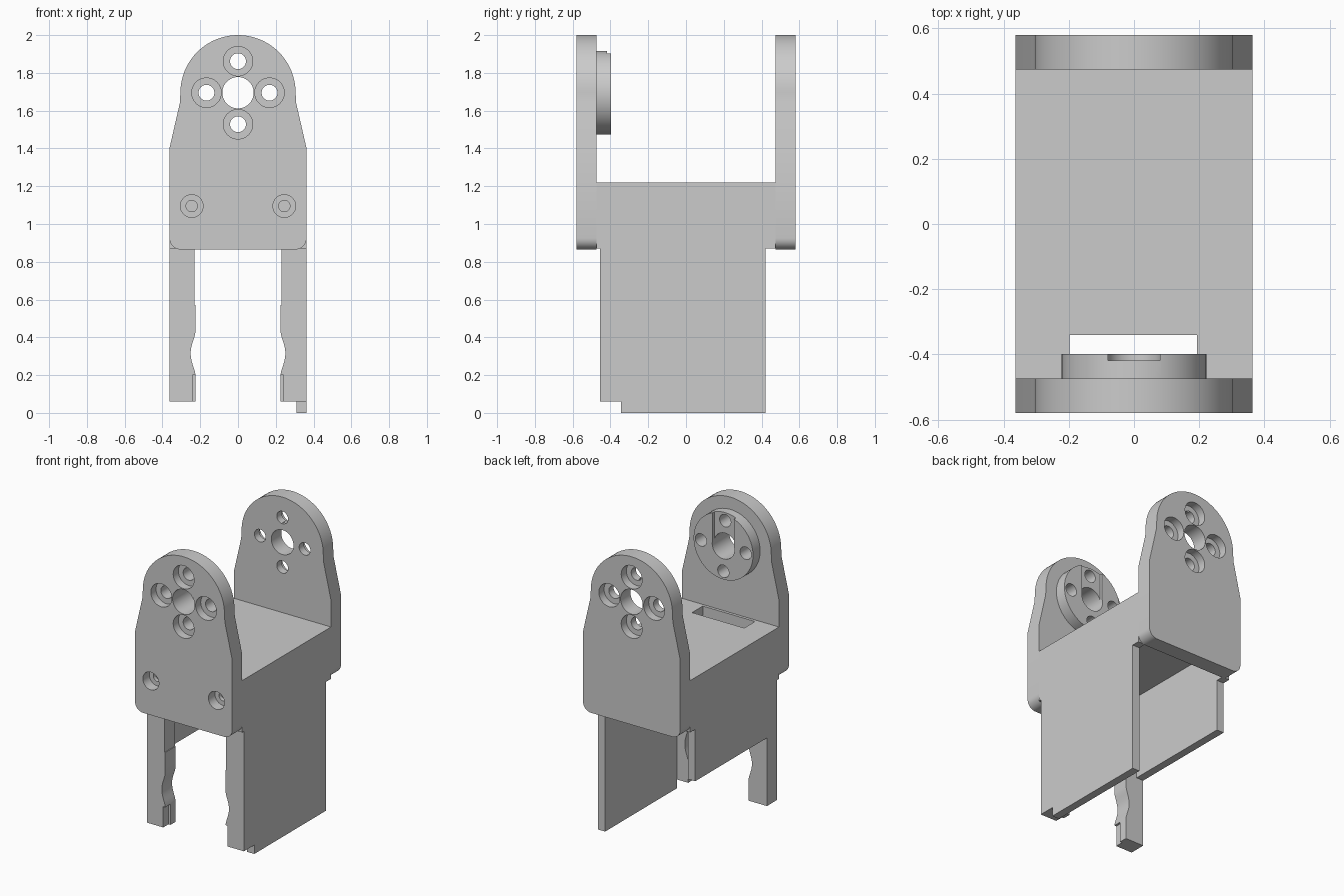
import bpy, bmesh, math
from mathutils import Matrix

cube = bpy.data.objects.get("Cube")
if cube:
    bpy.data.objects.remove(cube, do_unlink=True)

grey = bpy.data.materials.new("plain_grey")
grey.use_nodes = True
grey.diffuse_color = (0.6, 0.6, 0.6, 1)
grey.node_tree.nodes["Principled BSDF"].inputs["Base Color"].default_value = (0.6, 0.6, 0.6, 1)


def finish(name, bm):
    bmesh.ops.recalc_face_normals(bm, faces=bm.faces)
    me = bpy.data.meshes.new(name)
    bm.to_mesh(me)
    bm.free()
    me.materials.append(grey)
    ob = bpy.data.objects.new(name, me)
    bpy.context.scene.collection.objects.link(ob)
    return ob


def prism(name, points, y0, y1):
    """Extrude an x-z outline from y0 to y1."""
    bm = bmesh.new()
    face = bm.faces.new([bm.verts.new((x, y0, z)) for x, z in points])
    new = bmesh.ops.extrude_face_region(bm, geom=[face])["geom"]
    verts = [v for v in new if isinstance(v, bmesh.types.BMVert)]
    bmesh.ops.translate(bm, verts=verts, vec=(0, y1 - y0, 0))
    return finish(name, bm)


def box(name, x, y, z):
    return prism(name, [(x[0], z[0]), (x[1], z[0]), (x[1], z[1]), (x[0], z[1])], y[0], y[1])


def disc(name, x, z, r, y0, y1):
    """Cylinder along y."""
    bm = bmesh.new()
    bmesh.ops.create_cone(bm, cap_ends=True, segments=48, radius1=r, radius2=r, depth=abs(y1 - y0),
                          matrix=Matrix.Translation((x, (y0 + y1) / 2, z)) @ Matrix.Rotation(math.pi / 2, 4, 'X'))
    return finish(name, bm)


def combine(ob, others, operation):
    """Boolean each helper into ob, then remove the helper."""
    for other in others:
        other.hide_render = True
        mod = ob.modifiers.new("cut", 'BOOLEAN')
        mod.operation, mod.solver, mod.object = operation, 'EXACT', other
        graph = bpy.context.evaluated_depsgraph_get()
        mesh = bpy.data.meshes.new_from_object(ob.evaluated_get(graph))
        ob.modifiers.clear()
        ob.data = mesh
        bpy.data.objects.remove(other, do_unlink=True)


def arc(cx, cz, r, a0, a1, n):
    return [(cx + r * math.cos(math.radians(a0 + (a1 - a0) * i / n)),
             cz + r * math.sin(math.radians(a0 + (a1 - a0) * i / n))) for i in range(n + 1)]


W, AXIS, BOT = 0.363, 1.695, 0.865
IN, OUT = 0.474, 0.58

# Plate outline: rounded lower corners, tapered shoulders, round top
outline = (arc(W - 0.06, BOT + 0.06, 0.06, -90, 0, 8) + [(W, 1.4), (0.308, 1.64)]
           + arc(0, AXIS, 0.305, 0, 180, 40) + [(-0.308, 1.64), (-W, 1.4)]
           + arc(-W + 0.06, BOT + 0.06, 0.06, 180, 270, 8))


def hub_cutters(s):
    """Centre bore and four counterbored holes."""
    cuts = [disc("bore", 0, AXIS, 0.083, s * 0.3, s * 0.7)]
    for i in range(4):
        a = i * math.pi / 2
        x, z = 0.167 * math.cos(a), AXIS + 0.167 * math.sin(a)
        cuts.append(disc("hole", x, z, 0.042, s * 0.3, s * 0.7))
        cuts.append(disc("counterbore", x, z, 0.078, s * (OUT - 0.055), s * 0.7))
    return cuts


# Front plate with two lower screw recesses
front_plate = prism("front_plate", outline, -OUT, -IN)
screws = [disc("screw", s * 0.245, 1.095, r, -0.7, -OUT + d)
          for s in (-1, 1) for r, d in ((0.06, 0.07), (0.03, 0.095))]
combine(front_plate, hub_cutters(-1) + screws, 'DIFFERENCE')

# Back plate
back_plate = prism("back_plate", outline, IN, OUT)
combine(back_plate, hub_cutters(1), 'DIFFERENCE')

# Raised hub behind the front plate, with a shallow upward slot
hub = disc("hub_disc", 0, AXIS, 0.222, -IN, -0.398)
combine(hub, hub_cutters(-1) + [box("slot", (-0.08, 0.08), (-0.418, -0.3), (AXIS, 2.1))], 'DIFFERENCE')

# Hollow body: top slab plus side walls
T = 0.31
body = box("body", (-W, W), (-IN, IN), (0.87, 1.22))
combine(body, [box("hollow", (-T, T), (-IN - 0.1, IN + 0.1), (0.5, 1.09)),
               box("top_slot", (-0.197, 0.193), (-0.455, -0.34), (1.0, 1.3))], 'DIFFERENCE')
left_wall = box("left_wall", (T, W), (-0.345, 0.42), (0, 0.87))
right_wall = box("right_wall", (-W, -T), (-0.345, 0.42), (0.52, 0.87))

# Front legs with a scooped inner edge and a small lower rebate
scoop = [(0.225 + 0.026 * math.sin(math.pi * i / 12) ** 1.5, 0.2 + 0.23 * i / 12) for i in range(13)]
leg_profile = ([(W, 0.06), (0.225, 0.06)] + scoop
               + [(0.225, 0.57), (0.23, 0.57), (0.23, 1.09), (W, 1.09)])
legs = []
for name, s in (("left_leg", 1), ("right_leg", -1)):
    leg = prism(name, [(s * x, z) for x, z in leg_profile], -0.455, -0.345)
    xs = sorted((s * 0.2, s * 0.24))
    combine(leg, [box("rebate", xs, (-0.5, -0.4), (0, 0.2))], 'DIFFERENCE')
    legs.append(leg)

# Smooth the round parts while keeping edges sharp
bpy.ops.object.select_all(action='DESELECT')
for ob in [front_plate, back_plate, hub] + legs:
    ob.select_set(True)
    bpy.context.view_layer.objects.active = ob
bpy.ops.object.shade_smooth_by_angle(angle=math.radians(30))
